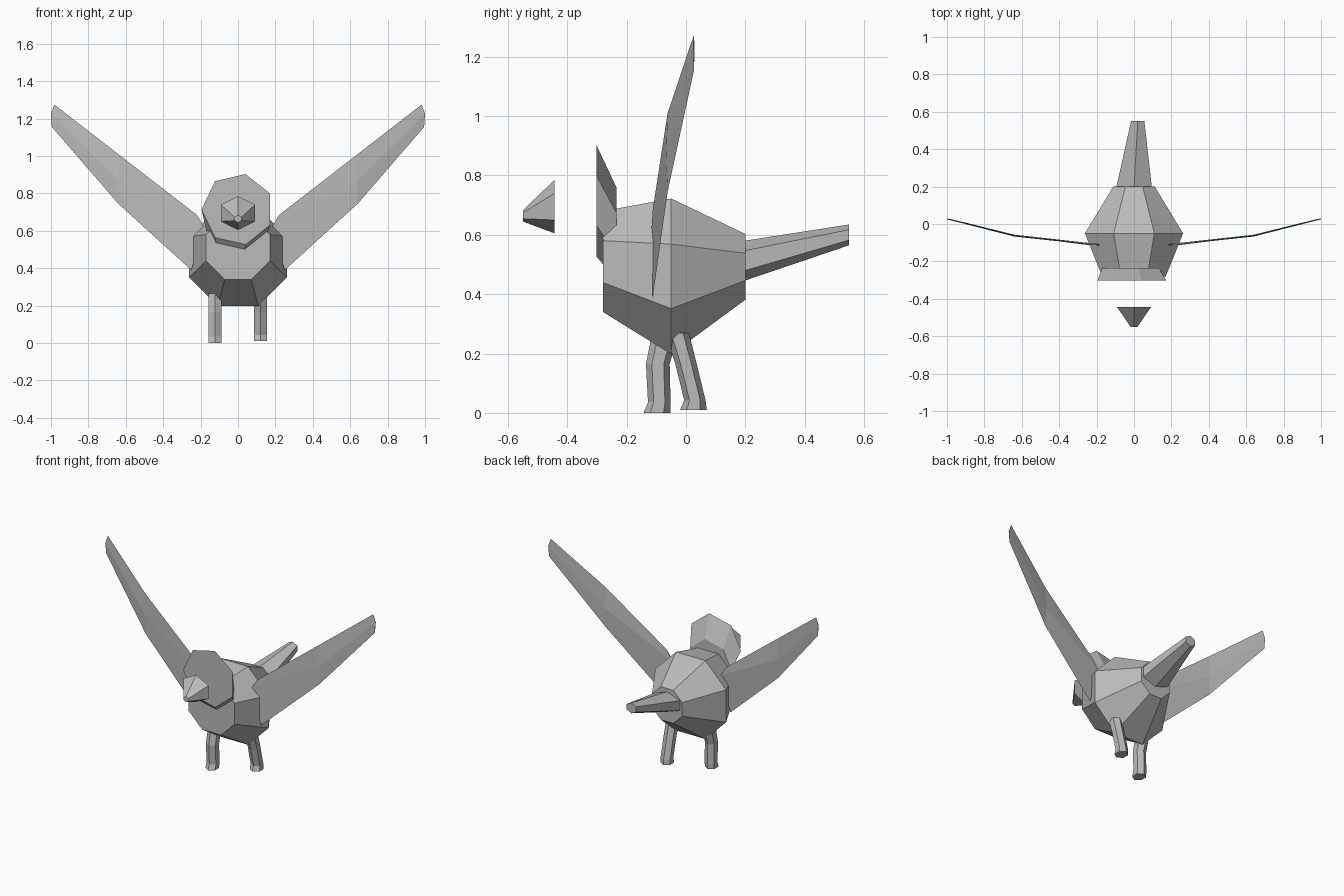
import bpy
import bmesh
from math import sin, cos, radians, tau
from mathutils import Vector

old = bpy.data.objects.get("Cube")
if old:
    bpy.data.objects.remove(old, do_unlink=True)

grey = bpy.data.materials.new("plain_grey")
grey.use_nodes = True
grey.diffuse_color = (0.5, 0.5, 0.5, 1)
grey.node_tree.nodes["Principled BSDF"].inputs["Base Color"].default_value = (0.5, 0.5, 0.5, 1)


def loft(name, rings):
    """Skin a list of equal-length rings and cap both ends."""
    bm = bmesh.new()
    loops = [[bm.verts.new(p) for p in ring] for ring in rings]
    for a, b in zip(loops, loops[1:]):
        for i in range(len(a)):
            j = (i + 1) % len(a)
            bm.faces.new((a[i], a[j], b[j], b[i]))
    bm.faces.new(loops[0])
    bm.faces.new(loops[-1])
    bmesh.ops.recalc_face_normals(bm, faces=bm.faces)
    mesh = bpy.data.meshes.new(name)
    bm.to_mesh(mesh)
    bm.free()
    mesh.materials.append(grey)
    obj = bpy.data.objects.new(name, mesh)
    bpy.context.collection.objects.link(obj)
    return obj


def ring_y(sides, start, x, y, z, rx, rz):
    """Polygon facing along y."""
    angles = [radians(start) + tau * i / sides for i in range(sides)]
    return [Vector((x + rx * cos(a), y, z + rz * sin(a))) for a in angles]


def ring_z(sides, x, y, z, rx, ry):
    """Polygon facing along z."""
    angles = [tau * i / sides for i in range(sides)]
    return [Vector((x + rx * sin(a), y + ry * cos(a), z)) for a in angles]


# Body: three octagonal rings
loft("body", [ring_y(8, 22.5, 0, y, z, r, r) for y, z, r in
              ((-0.28, 0.51, 0.184), (-0.05, 0.46, 0.284), (0.2, 0.492, 0.12))])

# Head: seven-sided disc narrowing into the neck
loft("head", [ring_y(7, 26, x, y, z, r, r) for x, y, z, r in
              ((-0.002, -0.302, 0.715, 0.193), (-0.01, -0.235, 0.605, 0.16))])

# Beak: hexagonal cone held ahead of the head
loft("beak", [ring_y(6, 30, 0, y, z, rx, rz) for y, z, rx, rz in
              ((-0.443, 0.695, 0.106, 0.09), (-0.55, 0.664, 0.021, 0.019))])

# Tail: tapering hexagonal bar
loft("tail", [ring_y(6, 30, x, y, z, rx, rz) for x, y, z, rx, rz in
              ((0, 0.19, 0.511, 0.111, 0.068), (0.02, 0.55, 0.6, 0.041, 0.035))])

# Legs: bent six-sided tubes, one stepping back
leg_paths = {
    "left_leg": (0.12, ((0.025, 0.01, 0.045), (0.03, 0.042, 0.036),
                        (0, 0.165, 0.036), (-0.03, 0.27, 0.04))),
    "right_leg": (-0.122, ((-0.098, 0, 0.045), (-0.09, 0.036, 0.038),
                           (-0.095, 0.165, 0.04), (-0.07, 0.265, 0.045))),
}
for name, (x, path) in leg_paths.items():
    loft(name, [ring_z(6, x, y, z, 0.04, r) for y, z, r in path])

# Wings: thin raised blades; each section is y, half thickness, then
# the upper, middle and lower points in x and z
sections = (
    (-0.112, 0.004, (0.22, 0.685), (0.18, 0.62), (0.25, 0.39)),
    (-0.062, 0.005, (0.64, 1.01), (0.64, 0.87), (0.64, 0.745)),
    (0.027, 0.002, (0.982, 1.275), (1.0, 1.225), (0.995, 1.155)),
)
for name, side in (("left_wing", 1), ("right_wing", -1)):
    rings = []
    for y, t, top, mid, low in sections:
        rings.append([Vector((side * top[0], y, top[1])),
                      Vector((side * mid[0], y - t, mid[1])),
                      Vector((side * low[0], y, low[1])),
                      Vector((side * mid[0], y + t, mid[1]))])
    loft(name, rings)
